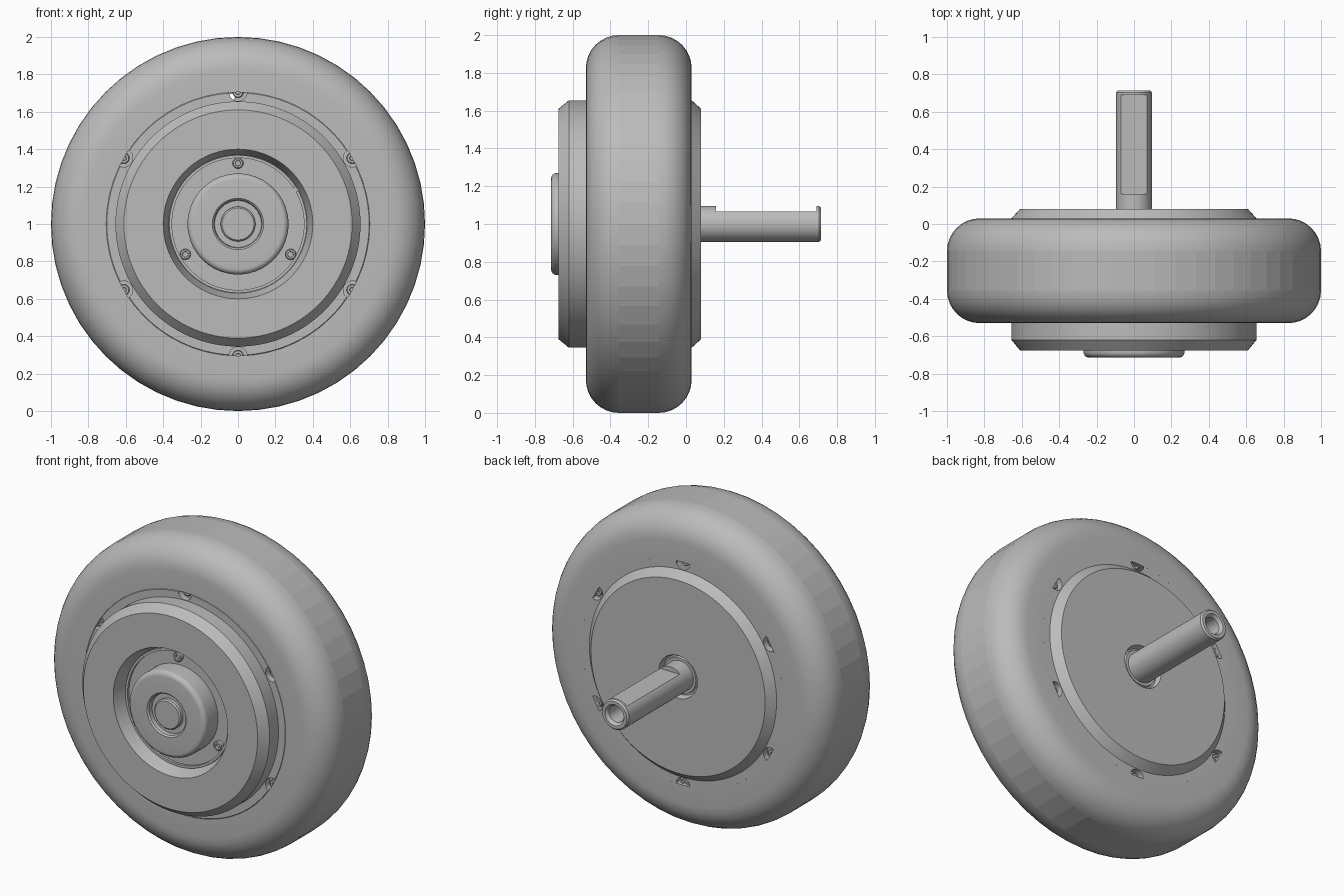
import bpy, bmesh, math
from mathutils import Matrix, Vector

cube = bpy.data.objects.get("Cube")
if cube:
    bpy.data.objects.remove(cube, do_unlink=True)

grey = bpy.data.materials.new("plain_grey")
grey.use_nodes = True
COLOUR = (0.5, 0.5, 0.5, 1)
grey.diffuse_color = COLOUR
grey.node_tree.nodes["Principled BSDF"].inputs["Base Color"].default_value = COLOUR


def add_object(name, bm):
    bmesh.ops.recalc_face_normals(bm, faces=bm.faces[:])
    mesh = bpy.data.meshes.new(name)
    bm.to_mesh(mesh)
    bm.free()
    mesh.materials.append(grey)
    ob = bpy.data.objects.new(name, mesh)
    bpy.context.collection.objects.link(ob)
    return ob


def lathe(name, profile, segments=64, centre=(0, 1), closed=False):
    """Spin (radius, y) points around an axis along y through centre (x, z)."""
    bm = bmesh.new()
    rings = []
    for r, y in profile:
        count = 1 if r == 0 else segments
        rings.append([bm.verts.new((centre[0] + r * math.sin(math.tau * i / segments), y,
                                    centre[1] + r * math.cos(math.tau * i / segments)))
                      for i in range(count)])
    pairs = list(zip(rings, rings[1:]))
    if closed:
        pairs.append((rings[-1], rings[0]))
    for a, b in pairs:
        for i in range(segments):
            j = (i + 1) % segments
            quad = [a[i % len(a)], a[j % len(a)], b[j % len(b)], b[i % len(b)]]
            bm.faces.new(list(dict.fromkeys(quad)))
    return add_object(name, bm)


def box(name, centre, size, turn=0):
    bm = bmesh.new()
    m = Matrix.Translation(centre) @ Matrix.Rotation(turn, 4, 'Y') @ Matrix.Diagonal((*size, 1))
    bmesh.ops.create_cube(bm, size=1, matrix=m)
    return add_object(name, bm)


def activate(ob):
    bpy.ops.object.select_all(action='DESELECT')
    ob.select_set(True)
    bpy.context.view_layer.objects.active = ob


def cut(ob, cutters):
    activate(ob)
    for c in cutters:
        mod = ob.modifiers.new("cut", 'BOOLEAN')
        mod.operation = 'DIFFERENCE'
        mod.solver = 'EXACT'
        mod.object = c
        bpy.ops.object.modifier_apply(modifier=mod.name)
        bpy.data.objects.remove(c, do_unlink=True)


def smooth(ob, angle=30):
    activate(ob)
    bpy.ops.object.shade_smooth_by_angle(angle=math.radians(angle))


def polar(radius, degrees):
    a = math.radians(degrees)
    return radius * math.cos(a), 1 + radius * math.sin(a)


def arc(r, y, radius, start, end, steps=8):
    return [(r + radius * math.cos(math.radians(start + (end - start) * i / steps)),
             y + radius * math.sin(math.radians(start + (end - start) * i / steps)))
            for i in range(steps + 1)]


FRONT, BACK, RIM = -0.53, 0.03, 0.705

# Tyre with rounded shoulders and a faceted flat tread
ROUND = 0.175
tyre_profile = [(RIM, FRONT)]
tyre_profile += arc(1 - ROUND, FRONT + ROUND, ROUND, -90, 0)
tyre_profile += arc(1 - ROUND, BACK - ROUND, ROUND, 0, 90)
tyre_profile += [(RIM, BACK)]
tyre = lathe("tyre", tyre_profile, 56, closed=True)
smooth(tyre)
for p in tyre.data.polygons:
    if abs(p.normal.y) < 0.01 and (p.center - Vector((0, p.center.y, 1))).length > 0.95:
        p.use_smooth = False

# Motor hub with dished front, rim flange and rear axle socket
hub = lathe("motor_hub", [
    (0, -0.585), (0.37, -0.585), (0.40, -0.675), (0.61, -0.675), (0.655, -0.62),
    (0.655, FRONT), (RIM - 0.004, FRONT), (RIM, FRONT + 0.004), (RIM, BACK),
    (0.655, BACK), (0.61, 0.08), (0.135, 0.08), (0.125, 0.045), (0, 0.045)], 96)

# Half-round bolt pockets on both sides of the rim
pockets = []
for k in range(6):
    spot = polar(RIM, 30 + 60 * k)
    for face, inward in ((FRONT, 1), (BACK, -1)):
        pockets.append(lathe("pocket_cutter", [
            (0, face - inward * 0.03), (0.048, face - inward * 0.03),
            (0.048, face + inward * 0.04), (0, face + inward * 0.04)], 24, spot))
        bolt = lathe("rim_bolt", [
            (0, face + inward * 0.03), (0.012, face + inward * 0.03),
            (0.014, face + inward * 0.018), (0.026, face + inward * 0.018),
            (0.03, face + inward * 0.022), (0.03, face + inward * 0.05),
            (0, face + inward * 0.05)], 16, spot)
        smooth(bolt)
cut(hub, pockets)
smooth(hub)

# Retaining ring with a small gap
ring = lathe("retaining_ring", [(0.353, -0.58), (0.353, -0.6), (0.368, -0.6), (0.368, -0.58)],
             96, closed=True)
gap_x, gap_z = polar(0.36, 31)
cut(ring, [box("gap_cutter", (gap_x, -0.59, gap_z), (0.05, 0.05, 0.025), math.radians(-31))])
smooth(ring)

# Cover screws with hollow sockets
for angle in (90, 210, 330):
    screw = lathe("cover_screw", [
        (0, -0.595), (0.014, -0.595), (0.015, -0.61), (0.024, -0.61),
        (0.029, -0.605), (0.029, -0.58), (0, -0.58)], 20, polar(0.325, angle))
    smooth(screw)

# Rounded front cap with a ring groove and centre button
cap_profile = [(0, -0.71), (0.085, -0.71), (0.093, -0.702), (0.093, -0.68),
               (0.125, -0.68), (0.128, -0.705), (0.137, -0.714)]
cap_profile += arc(0.24, -0.684, 0.03, -90, 0, 6) + [(0.27, -0.58), (0, -0.58)]
smooth(lathe("front_cap", cap_profile, 72))

# Bearing collar round the axle
smooth(lathe("bearing_collar", [(0.09, 0.04), (0.09, 0.062), (0.112, 0.062), (0.116, 0.04)],
             48, closed=True))

# Axle with a drilled end and a flat milled on top
axle = lathe("axle", [
    (0, 0.03), (0.095, 0.03), (0.095, 0.704), (0.086, 0.715), (0.066, 0.715),
    (0.052, 0.695), (0.052, 0.57), (0, 0.54)], 48)
cut(axle, [box("flat_cutter", (0, 0.425, 1.165), (0.4, 0.53, 0.2))])
smooth(axle)
